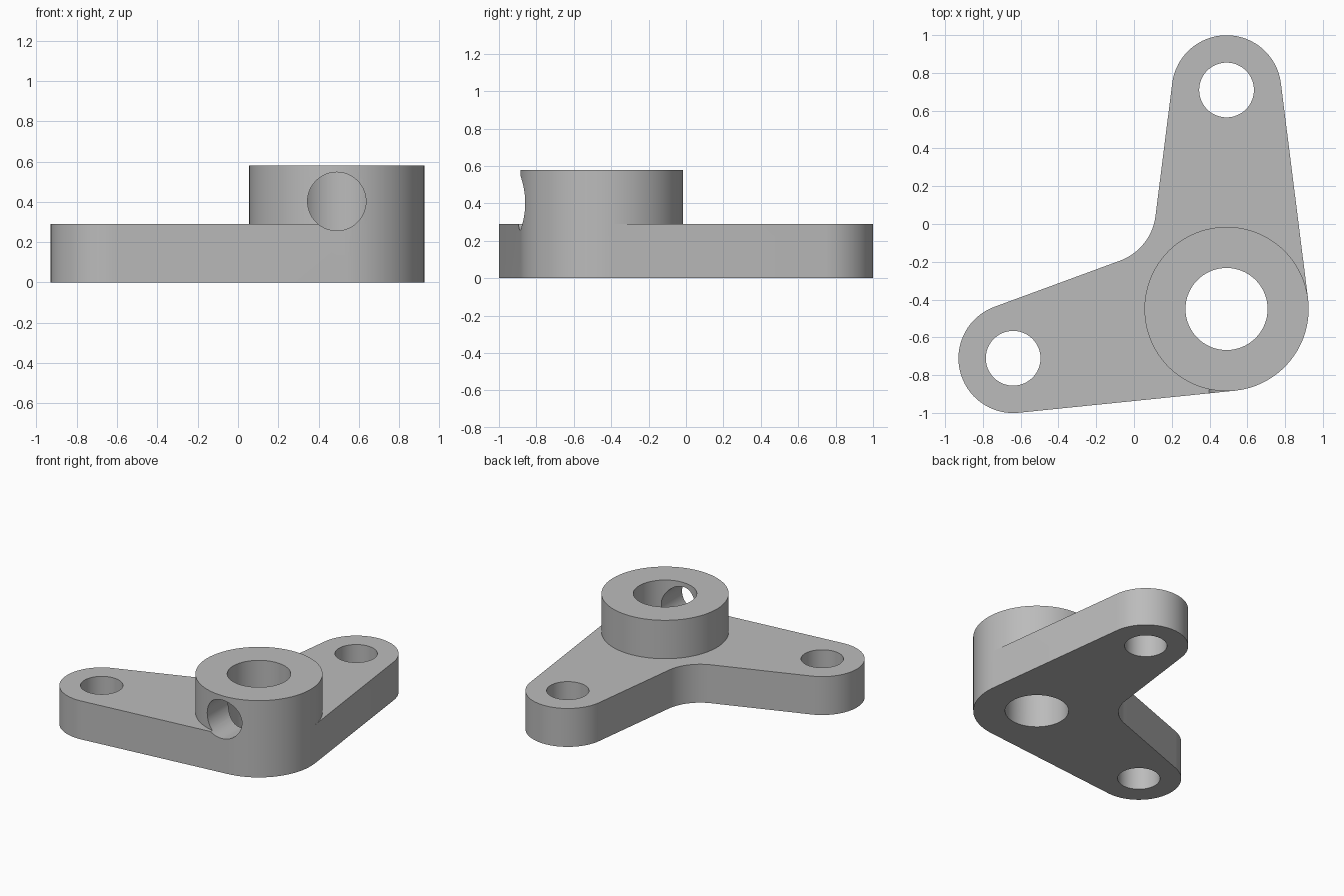
import bpy, bmesh
from math import radians, degrees, acos, cos, pi
from mathutils import Vector, Matrix

if "Cube" in bpy.data.objects:
    bpy.data.objects.remove(bpy.data.objects["Cube"], do_unlink=True)

U = 2 / 138                      # base module of the part
HUB_R, END_R, BORE_R, PIN_R = 30 * U, 20 * U, 15 * U, 10 * U
REACH, THICK, HEIGHT = 80 * U, 20 * U, 40 * U
HUB = Vector((0.49, -0.45))

grey = bpy.data.materials.new("plain_grey")
grey.use_nodes = True
grey.diffuse_color = (0.5, 0.5, 0.5, 1)
grey.node_tree.nodes["Principled BSDF"].inputs["Base Color"].default_value = (0.5, 0.5, 0.5, 1)


def polar(angle, dist):
    return Vector((dist, 0)) @ Matrix.Rotation(-radians(angle), 2)


def arc(centre, radius, start, end, steps):
    return [centre + polar(start + (end - start) * i / steps, radius)
            for i in range(steps + 1)]


def prism(name, outline, bottom, top):
    bm = bmesh.new()
    base = bm.faces.new([bm.verts.new((p.x, p.y, bottom)) for p in outline])
    cap = bmesh.ops.extrude_face_region(bm, geom=[base])["geom"]
    bmesh.ops.translate(bm, vec=(0, 0, top - bottom),
                        verts=[v for v in cap if isinstance(v, bmesh.types.BMVert)])
    bmesh.ops.recalc_face_normals(bm, faces=bm.faces)
    mesh = bpy.data.meshes.new(name)
    bm.to_mesh(mesh)
    bm.free()
    mesh.materials.append(grey)
    obj = bpy.data.objects.new(name, mesh)
    bpy.context.collection.objects.link(obj)
    return obj


def combine(target, tool, operation):
    tool.hide_render = True
    mod = target.modifiers.new(tool.name, "BOOLEAN")
    mod.operation, mod.solver, mod.object = operation, "EXACT", tool
    bpy.context.view_layer.objects.active = target
    bpy.ops.object.modifier_apply(modifier=mod.name)
    bpy.data.objects.remove(tool, do_unlink=True)


# Arm directions and the normals of their tapering, tangent sides
ARM_A, ARM_B = 90, 193
spread = degrees(acos((HUB_R - END_R) / REACH))
end_a, end_b = HUB + polar(ARM_A, REACH), HUB + polar(ARM_B, REACH)
a_out, a_in = ARM_A - spread, ARM_A + spread
b_in, b_out = ARM_B - spread, ARM_B + spread

# Two-armed plate with a rounded inner corner
fillet = END_R
corner = HUB + polar((a_in + b_in) / 2,
                     (HUB_R + fillet) / cos(radians((a_in - b_in) / 2)))
hub_arc = arc(HUB, HUB_R, b_out - 360, a_out, 24)
outline = (hub_arc
           + arc(end_a, END_R, a_out, a_in, 32)
           + arc(corner, fillet, a_in + 180, b_in + 180, 16)
           + arc(end_b, END_R, b_in, b_out, 32))
lever = prism("lever_body", outline, 0, THICK)

# Raised round boss, sharing the plate's outer hub curve
boss = prism("boss", hub_arc + arc(HUB, HUB_R, a_out, b_out, 72)[1:-1], 0, HEIGHT)
combine(lever, boss, "UNION")

# Vertical holes: main bore and one pin hole per arm
for name, centre, radius in (("bore", HUB, BORE_R),
                             ("pin_hole_a", end_a, PIN_R),
                             ("pin_hole_b", end_b, PIN_R)):
    cutter = prism(name, arc(centre, radius, 0, 360, 64)[:-1], -0.1, HEIGHT + 0.1)
    combine(lever, cutter, "DIFFERENCE")

# Cross hole from the front into the bore
cross = prism("cross_hole", arc(Vector((0, 0)), PIN_R, 0, 360, 64)[:-1], 0, 0.7)
cross.data.transform(Matrix.Translation((HUB.x, HUB.y, 0.402)) @ Matrix.Rotation(pi / 2, 4, "X"))
combine(lever, cross, "DIFFERENCE")

bpy.ops.object.select_all(action="DESELECT")
lever.select_set(True)
bpy.context.view_layer.objects.active = lever
bpy.ops.object.shade_smooth_by_angle(angle=radians(30))
